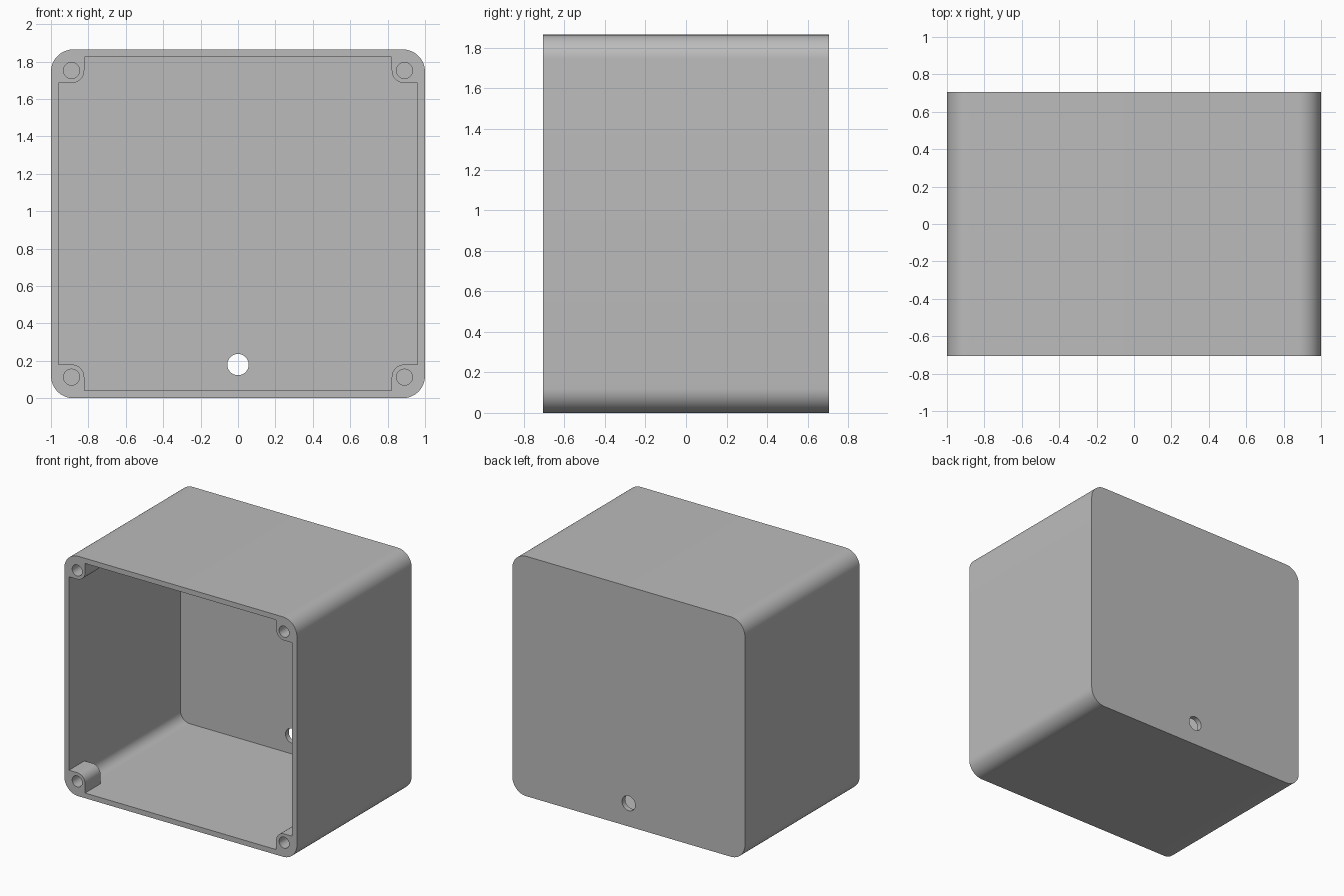
import bpy, bmesh
from math import cos, sin, pi

default = bpy.data.objects.get("Cube")
if default:
    bpy.data.objects.remove(default, do_unlink=True)

HALF_X, HALF_Y, HALF_Z = 1.0, 0.705, 0.9325
WALL, RADIUS = 0.04, 0.12
POST_X, POST_Z, POST_R = 0.89, 0.82, 0.068   # screw post centre and rounding
POST_DEPTH = 0.19

grey = bpy.data.materials.new("enclosure grey")
grey.use_nodes = True
colour = (0.5, 0.5, 0.5, 1)
grey.diffuse_color = colour
grey.node_tree.nodes["Principled BSDF"].inputs["Base Color"].default_value = colour


def arc(cx, cz, r, start, end, steps=12):
    angles = [start + (end - start) * i / steps for i in range(steps + 1)]
    return [(cx + r * cos(a), cz + r * sin(a)) for a in angles]


def four_corners(corner):
    """Mirror one corner's points into a closed outline."""
    outline = []
    for sx, sz in ((1, 1), (-1, 1), (-1, -1), (1, -1)):
        points = [(sx * x, sz * z) for x, z in corner]
        outline += points if sx * sz > 0 else points[::-1]
    return outline


def prism(name, outline, y0, y1):
    """Extrude an x-z outline along y."""
    bm = bmesh.new()
    base = bm.faces.new([bm.verts.new((x, y0, z + HALF_Z)) for x, z in outline])
    new = bmesh.ops.extrude_face_region(bm, geom=[base])["geom"]
    moved = [v for v in new if isinstance(v, bmesh.types.BMVert)]
    bmesh.ops.translate(bm, verts=moved, vec=(0, y1 - y0, 0))
    bmesh.ops.recalc_face_normals(bm, faces=bm.faces)
    mesh = bpy.data.meshes.new(name)
    bm.to_mesh(mesh)
    bm.free()
    mesh.materials.append(grey)
    obj = bpy.data.objects.new(name, mesh)
    bpy.context.collection.objects.link(obj)
    return obj


def rounded(inset):
    r = RADIUS - inset
    return four_corners(arc(HALF_X - RADIUS, HALF_Z - RADIUS, r, 0, pi / 2))


# Outer shell
box = prism("enclosure_box", rounded(0), -HALF_Y, HALF_Y)

# Main cavity behind the screw posts
cutters = [prism("rear_cavity", rounded(WALL), -HALF_Y + POST_DEPTH, HALF_Y - WALL)]

# Opening outline that leaves a rounded screw post in each corner
notch = [(HALF_X - WALL, POST_Z - POST_R)]
notch += arc(POST_X, POST_Z, POST_R, 1.5 * pi, pi)
notch += [(POST_X - POST_R, HALF_Z - WALL)]
cutters.append(prism("front_opening", four_corners(notch), -HALF_Y - 0.1, -HALF_Y + POST_DEPTH + 0.1))

# Blind screw holes
for sx in (-1, 1):
    for sz in (-1, 1):
        circle = arc(sx * POST_X, sz * POST_Z, 0.043, 0, 2 * pi, 32)[:-1]
        cutters.append(prism("screw_hole", circle, -HALF_Y - 0.1, -HALF_Y + 0.16))

# Cable hole through the back wall
circle = arc(0, 0.18 - HALF_Z, 0.057, 0, 2 * pi, 40)[:-1]
cutters.append(prism("cable_hole", circle, HALF_Y - 0.2, HALF_Y + 0.1))

bpy.context.view_layer.objects.active = box
for cutter in cutters:
    cutter.hide_render = True
    cut = box.modifiers.new(cutter.name, "BOOLEAN")
    cut.operation = "DIFFERENCE"
    cut.solver = "EXACT"
    cut.object = cutter
    bpy.ops.object.modifier_apply(modifier=cut.name)
    bpy.data.objects.remove(cutter, do_unlink=True)

bpy.ops.object.select_all(action="DESELECT")
box.select_set(True)
bpy.ops.object.shade_smooth_by_angle(angle=pi / 6)
